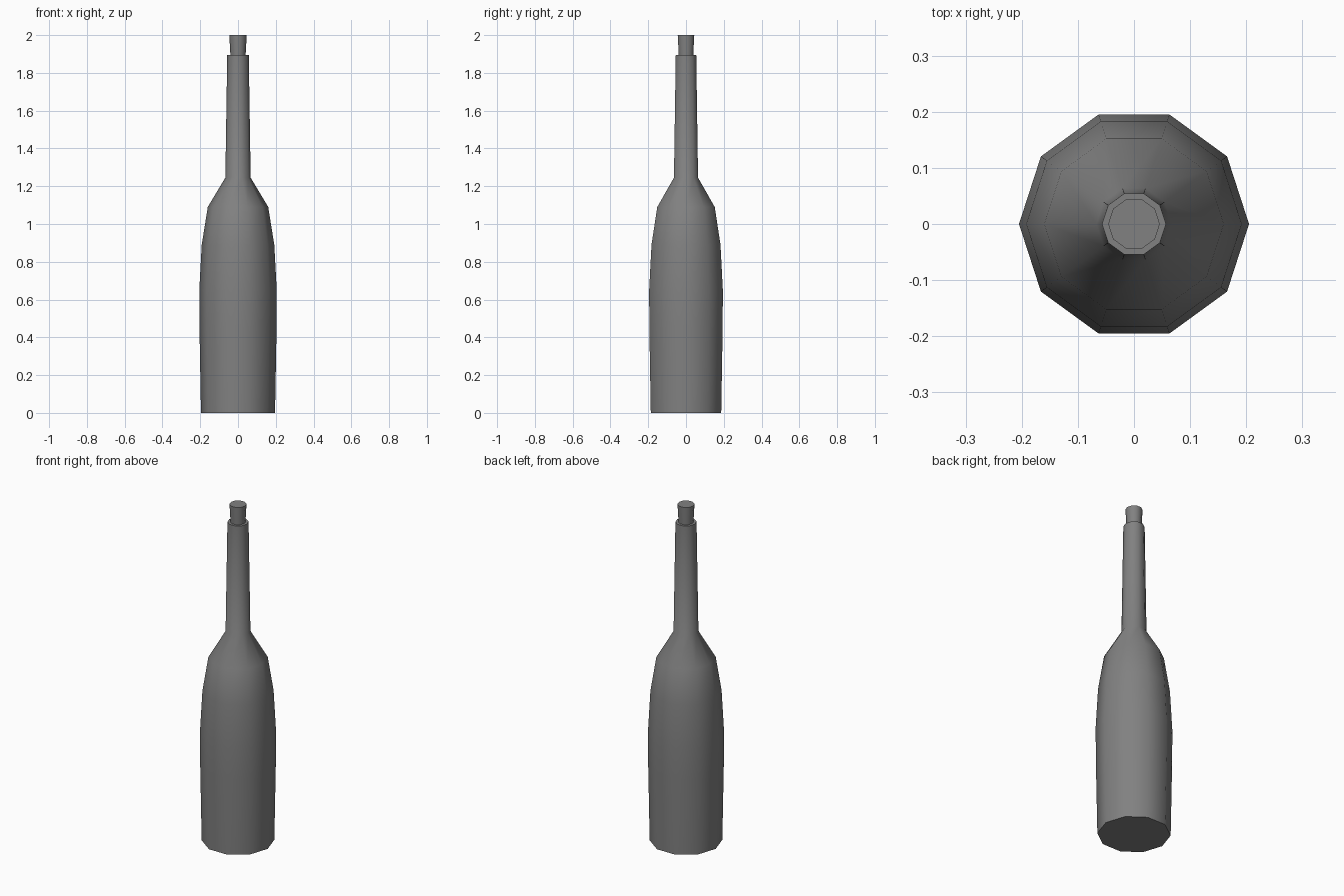
import bpy
import bmesh
from math import cos, sin, pi, radians

SIDES = 10

if "Cube" in bpy.data.objects:
    bpy.data.objects.remove(bpy.data.objects["Cube"])

# One plain grey for the whole bottle
grey = bpy.data.materials.new("grey")
grey.use_nodes = True
grey.diffuse_color = (0.22, 0.22, 0.22, 1)
grey.node_tree.nodes["Principled BSDF"].inputs["Base Color"].default_value = grey.diffuse_color


def lathe(name, profile, angle):
    """Spin (radius, height) points about z and cap both ends."""
    bm = bmesh.new()
    rings = [[bm.verts.new((r * cos(2 * pi * i / SIDES), r * sin(2 * pi * i / SIDES), z))
              for i in range(SIDES)] for r, z in profile]
    for low, high in zip(rings, rings[1:]):
        for i in range(SIDES):
            j = (i + 1) % SIDES
            bm.faces.new((low[i], low[j], high[j], high[i]))
    bm.faces.new(rings[0][::-1])
    bm.faces.new(rings[-1])
    bmesh.ops.recalc_face_normals(bm, faces=bm.faces)
    mesh = bpy.data.meshes.new(name)
    bm.to_mesh(mesh)
    bm.free()
    mesh.materials.append(grey)
    obj = bpy.data.objects.new(name, mesh)
    bpy.context.collection.objects.link(obj)
    bpy.ops.object.select_all(action="DESELECT")
    obj.select_set(True)
    bpy.context.view_layer.objects.active = obj
    bpy.ops.object.shade_smooth_by_angle(angle=radians(angle))
    return obj


# Body with shoulder, neck and open lip
lathe("bottle", [(0.196, 0), (0.204, 0.45), (0.205, 0.65), (0.192, 0.89), (0.16, 1.09),
                 (0.067, 1.245), (0.057, 1.895), (0.042, 1.895), (0.04, 1.86)], 40)

# Stopper, flared towards the top
lathe("stopper", [(0.039, 1.87), (0.046, 2.0)], 40)
